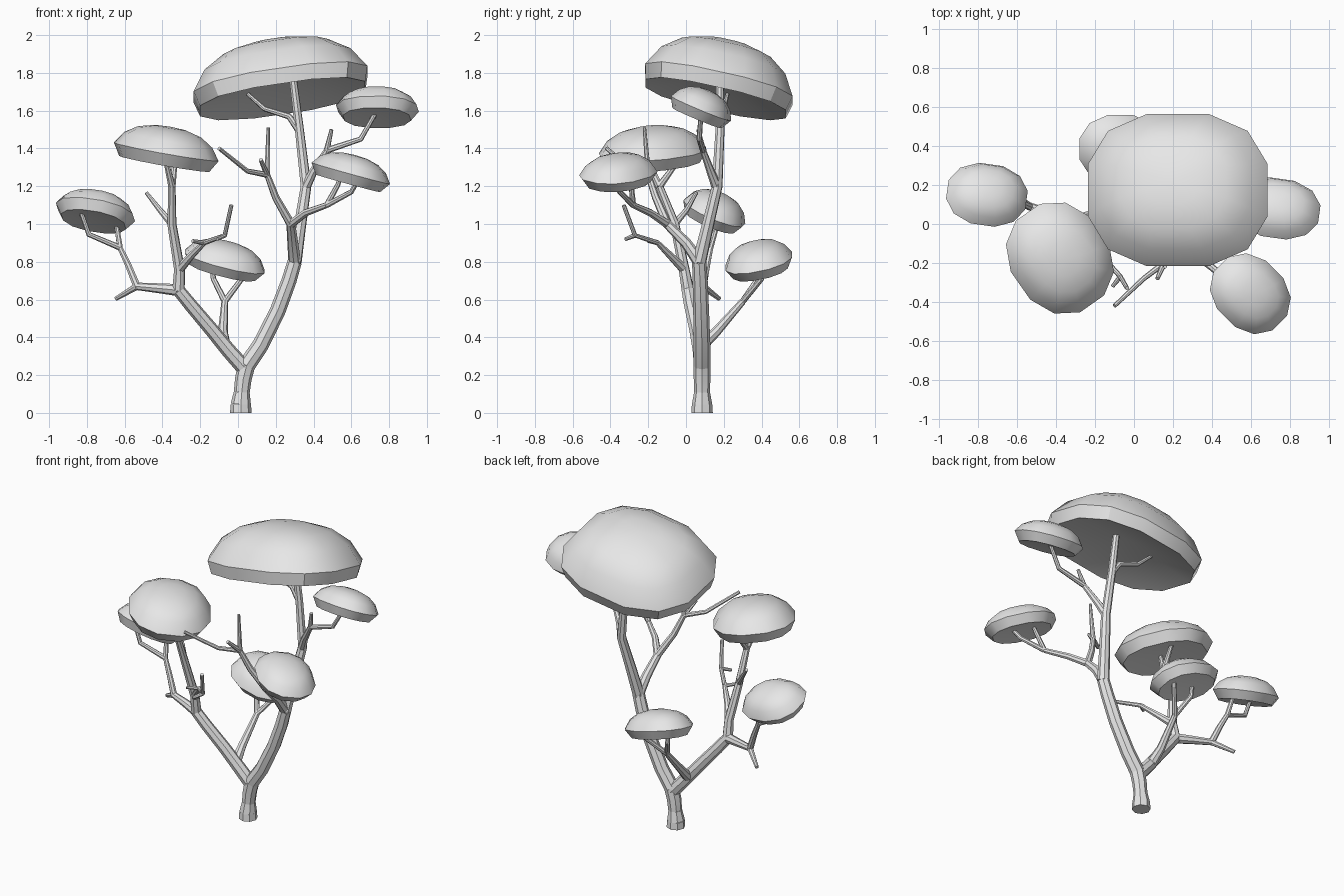
import bpy
import bmesh
from math import cos, sin, pi, radians, copysign
from mathutils import Vector

if "Cube" in bpy.data.objects:
    bpy.data.objects.remove(bpy.data.objects["Cube"], do_unlink=True)

grey = bpy.data.materials.new("light_grey")
grey.use_nodes = True
grey.diffuse_color = (0.8, 0.8, 0.8, 1)
grey.node_tree.nodes["Principled BSDF"].inputs["Base Color"].default_value = (0.8, 0.8, 0.8, 1)


def finish(obj, angle):
    bpy.ops.object.select_all(action="DESELECT")
    obj.select_set(True)
    bpy.context.view_layer.objects.active = obj
    if obj.type == "CURVE":
        bpy.ops.object.convert(target="MESH")
        obj = bpy.context.view_layer.objects.active
    obj.data.materials.clear()
    obj.data.materials.append(grey)
    bpy.ops.object.shade_smooth_by_angle(angle=radians(angle))


def limb(name, *paths):
    """Tapered faceted tubes; each path is (start radius, end radius, points)."""
    curve = bpy.data.curves.new(name, "CURVE")
    curve.dimensions = "3D"
    curve.bevel_depth = 1
    curve.bevel_resolution = 2
    curve.use_fill_caps = True
    for r0, r1, pts in paths:
        spline = curve.splines.new("POLY")
        spline.points.add(len(pts) - 1)
        for i, (p, co) in enumerate(zip(spline.points, pts)):
            p.co = (*co, 1)
            p.radius = r0 + (r1 - r0) * i / (len(pts) - 1)
    obj = bpy.data.objects.new(name, curve)
    bpy.context.collection.objects.link(obj)
    finish(obj, 30)


def canopy(name, centre, a, b, height, slope_x, slope_y,
           yaw=0, power=0.9, lip=(0.82, -0.055), hollow=-0.035, sides=12):
    """Tilted dome with a bevelled lip below its rim and a shallow underside."""
    normal = Vector((-slope_x, -slope_y, 1)).normalized()
    centre = Vector(centre)
    cy, sy = cos(radians(yaw)), sin(radians(yaw))
    grow = cos(pi / sides) ** -power
    bm = bmesh.new()

    def at(r, offset, ang=0):
        c, s = (copysign(abs(f) ** power, f) * r * grow for f in (cos(ang), sin(ang)))
        x, y = a * c * cy - b * s * sy, a * c * sy + b * s * cy
        return bm.verts.new(centre + Vector((x, y, slope_x * x + slope_y * y)) + normal * offset)

    profile = [lip, (1, 0), (0.84, 0.48 * height), (0.6, 0.8 * height), (0.3, 0.96 * height)]
    rings = [[at(r, o, 2 * pi * (k + 0.5) / sides) for k in range(sides)] for r, o in profile]
    bottom, top = at(0, hollow), at(0, height)
    for k in range(sides):
        n = (k + 1) % sides
        for low, high in zip(rings, rings[1:]):
            bm.faces.new((low[k], low[n], high[n], high[k]))
        bm.faces.new((rings[0][n], rings[0][k], bottom))
        bm.faces.new((rings[-1][k], rings[-1][n], top))
    mesh = bpy.data.meshes.new(name)
    bm.to_mesh(mesh)
    bm.free()
    obj = bpy.data.objects.new(name, mesh)
    bpy.context.collection.objects.link(obj)
    finish(obj, 32)


# Junctions shared by several limbs
ankle = (0.015, 0.085, 0.045)
neck = (0.02, 0.085, 0.11)
fork = (0.045, 0.085, 0.25)
right_fork = (-0.315, 0.01, 0.65)
right_knee = (-0.535, 0.09, 0.67)
right_wrist = (-0.625, 0.13, 0.875)
right_top = (-0.35, -0.14, 1.2)
front_shoot = (-0.18, -0.15, 0.9)
shoot_elbow = (-0.07, -0.27, 0.94)
left_bend = (0.3, 0.07, 0.8)
left_fork = (0.36, 0.165, 1.2)
front_fork = (0.28, -0.1, 1.0)
front_node = (0.155, -0.2, 1.26)
front_wrist = (0.47, -0.28, 1.1)
side_elbow = (0.47, 0.09, 1.39)
back_fork = (-0.07, 0.3, 0.59)

# Trunk foot
limb("trunk_foot",
     (0.057, 0.054, [(0.015, 0.085, 0), ankle]),
     (0.054, 0.042, [ankle, neck]))

# Left main stem, continuing the trunk, and its limbs
limb("left_stem",
     (0.042, 0.046, [neck, (0.028, 0.085, 0.18), fork]),
     (0.046, 0.038, [fork, (0.12, 0.085, 0.36), (0.21, 0.08, 0.54), (0.27, 0.075, 0.7), left_bend]),
     (0.038, 0.02, [left_bend, (0.325, 0.11, 0.97), left_fork, (0.325, 0.18, 1.5), (0.285, 0.18, 1.82)]))
limb("crown_twig", (0.02, 0.01, [(0.32, 0.18, 1.5), (0.27, 0.185, 1.57), (0.14, 0.2, 1.61), (0.05, 0.22, 1.69)]))
limb("left_side_limb",
     (0.028, 0.016, [(0.355, 0.165, 1.19), (0.4, 0.13, 1.28), side_elbow]),
     (0.017, 0.012, [side_elbow, (0.65, 0.07, 1.45), (0.73, 0.08, 1.59)]),
     (0.016, 0.01, [side_elbow, (0.495, 0.065, 1.5)]))
limb("front_limb",
     (0.034, 0.024, [left_bend, (0.29, 0.0, 0.9), front_fork]),
     (0.024, 0.016, [front_fork, (0.36, -0.19, 1.06), front_wrist]),
     (0.016, 0.012, [front_wrist, (0.6, -0.35, 1.17), (0.64, -0.39, 1.24)]),
     (0.016, 0.011, [front_wrist, (0.53, -0.29, 1.21), (0.54, -0.3, 1.25)]),
     (0.024, 0.016, [front_fork, (0.2, -0.16, 1.14), front_node]),
     (0.016, 0.011, [front_node, (0.05, -0.28, 1.28), (-0.1, -0.42, 1.4)]),
     (0.016, 0.009, [front_node, (0.16, -0.22, 1.51)]),
     (0.016, 0.011, [front_node, (0.12, -0.28, 1.34)]))

# Right main stem and its limbs
limb("right_stem",
     (0.042, 0.034, [(0.035, 0.085, 0.235), (-0.05, 0.075, 0.33), (-0.14, 0.055, 0.44), (-0.25, 0.025, 0.57), right_fork]),
     (0.034, 0.02, [right_fork, (-0.31, -0.01, 0.76), (-0.35, -0.06, 1.0), right_top]),
     (0.02, 0.012, [right_top, (-0.33, -0.03, 1.35)]),
     (0.02, 0.012, [right_top, (-0.39, -0.22, 1.37)]),
     (0.02, 0.01, [(-0.35, -0.06, 1.0), (-0.41, 0.0, 1.07), (-0.485, 0.055, 1.165)]))
limb("right_side_limb",
     (0.032, 0.02, [right_fork, (-0.42, 0.05, 0.66), right_knee]),
     (0.019, 0.012, [right_knee, (-0.645, 0.175, 0.605)]),
     (0.021, 0.015, [right_knee, (-0.58, 0.11, 0.78), right_wrist]),
     (0.016, 0.012, [right_wrist, (-0.79, 0.1, 0.945), (-0.83, 0.1, 1.06)]),
     (0.016, 0.012, [right_wrist, (-0.645, 0.17, 1.01)]))
limb("front_shoot",
     (0.026, 0.014, [(-0.31, -0.01, 0.76), (-0.25, -0.08, 0.83), front_shoot]),
     (0.014, 0.011, [front_shoot, shoot_elbow, (-0.035, -0.33, 1.1)]),
     (0.013, 0.01, [shoot_elbow, (-0.11, -0.32, 0.92)]),
     (0.013, 0.01, [front_shoot, (-0.24, -0.2, 0.91)]))

# Back limb
limb("back_limb",
     (0.034, 0.018, [(-0.07, 0.075, 0.35), (-0.08, 0.16, 0.43), back_fork]),
     (0.017, 0.012, [back_fork, (-0.13, 0.38, 0.71), (-0.14, 0.38, 0.8)]),
     (0.017, 0.012, [back_fork, (0.02, 0.4, 0.71), (0.03, 0.41, 0.77)]))

# Canopies
canopy("crown_canopy", (0.225, 0.174, 1.74), 0.46, 0.39, 0.235, 0.147, -0.22,
       power=0.8, lip=(0.95, -0.08), hollow=0.03)
canopy("right_side_canopy", (-0.755, 0.15, 1.063), 0.205, 0.157, 0.105, -0.2, -0.42, yaw=-8)
canopy("right_front_canopy", (-0.38, -0.175, 1.382), 0.287, 0.247, 0.135, -0.17, 0.04, yaw=-55, lip=(0.86, -0.065))
canopy("left_side_canopy", (0.738, 0.08, 1.612), 0.215, 0.152, 0.105, -0.05, -0.42, yaw=-8)
canopy("left_front_canopy", (0.597, -0.358, 1.268), 0.213, 0.176, 0.1, -0.27, 0.02, yaw=-45)
canopy("back_canopy", (-0.07, 0.385, 0.802), 0.21, 0.175, 0.105, -0.25, 0.2)
